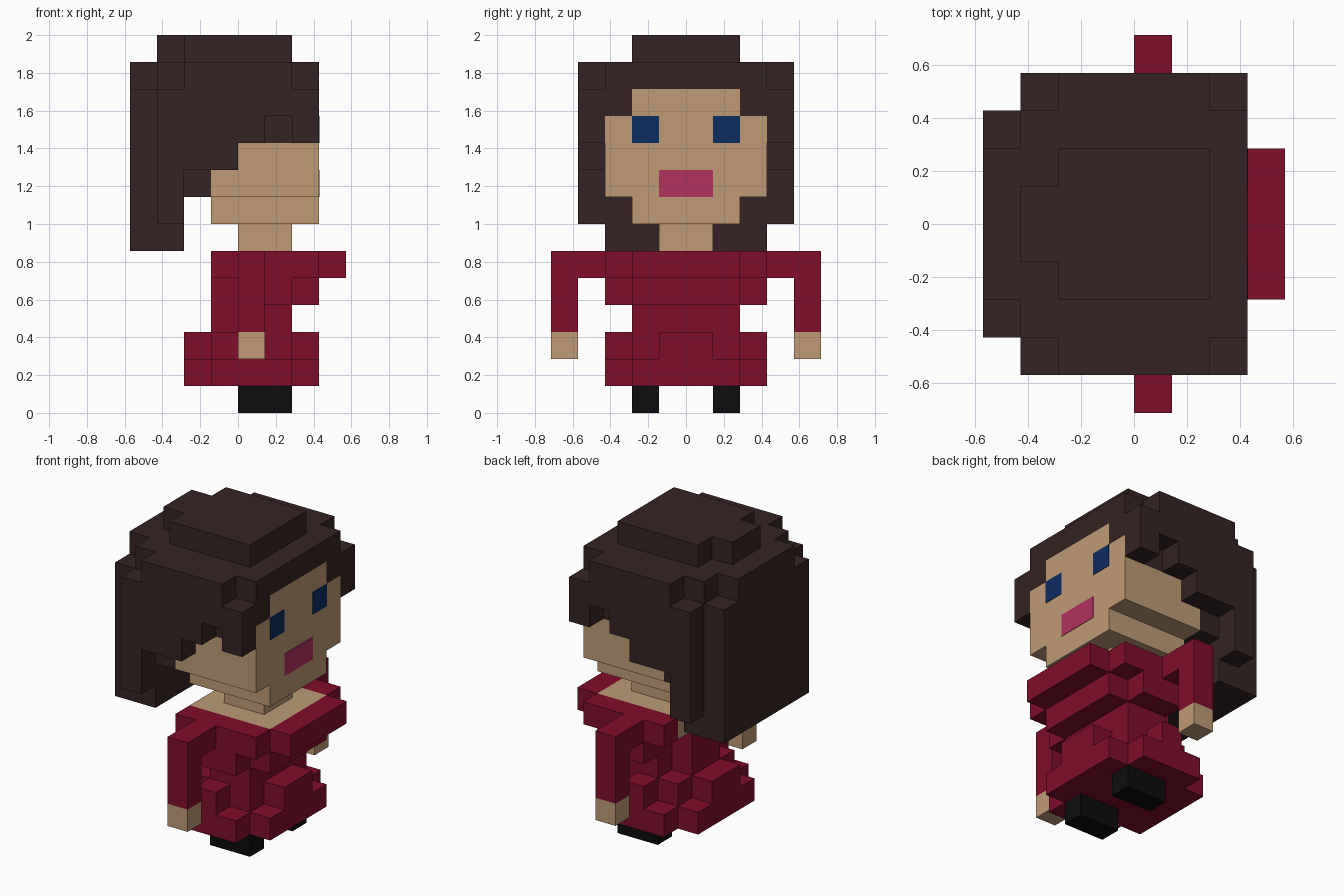
import bpy, bmesh

cube = bpy.data.objects.get("Cube")
if cube:
    bpy.data.objects.remove(cube, do_unlink=True)

U = 1 / 7  # edge length of one block
cells = {}  # block position -> part name; later fills take blocks over


def material(name, r, g, b):
    m = bpy.data.materials.new(name)
    m.use_nodes = True
    m.diffuse_color = (r, g, b, 1)
    m.node_tree.nodes["Principled BSDF"].inputs["Base Color"].default_value = (r, g, b, 1)
    return m


def fill(part, x0, x1, width, z0, z1, inner=0):
    """Blocks from x0 to x1, mirrored in y, between inner and width from the middle."""
    for x in range(x0, x1):
        for y in range(inner, width):
            for z in range(z0, z1):
                cells[x, y, z] = cells[x, -1 - y, z] = part


def fill_rounded(part, x0, x1, width, z0, z1, steps):
    """A slab with its four corners cut in steps."""
    for i in range(steps + 1):
        fill(part, x0 + i, x1 - i, width - steps + i, z0, z1)


# Hair: crown, back, and a ragged lower edge along the sides
fill("hair", -2, 2, 2, 13, 14)
fill("hair", -3, -2, 1, 13, 14)
fill_rounded("hair", -3, 3, 4, 12, 13, 1)
fill("hair", -4, -3, 2, 12, 13)
for x, bottom in zip(range(-3, 3), (7, 9, 9, 10, 11, 10)):
    fill("hair", x, x + 1, 4, bottom, 12)
fill("hair", -4, -2, 3, 6, 12)
fill("hair", -2, -1, 3, 8, 9)
fill("hair", 1, 2, 3, 10, 11)

# Head and neck
fill("head", -1, 3, 2, 7, 8)
fill("head", -1, 3, 3, 8, 9)
fill("head", 0, 3, 3, 9, 10)
fill("head", 2, 3, 3, 10, 11)
fill("head", 2, 3, 2, 11, 12)
fill("neck", 0, 2, 1, 6, 7)

# Arms
fill("sleeves", 0, 1, 5, 5, 6, inner=3)
fill("sleeves", 0, 1, 5, 3, 5, inner=4)
fill("hands", 0, 1, 5, 2, 3, inner=4)

# Dress: neckline around bare shoulders, bust, waist, skirt
fill("bodice", -1, 3, 3, 5, 6)
fill("bodice", 3, 4, 2, 5, 6)
fill("shoulders", -1, 3, 2, 5, 6)
fill("bodice", 0, 2, 3, 4, 5)
fill("bodice", 2, 3, 2, 4, 5)
fill("bodice", -1, 0, 1, 3, 5)
fill("bodice", 0, 2, 2, 3, 4)
fill_rounded("skirt", -2, 3, 3, 2, 3, 2)
fill_rounded("skirt", -2, 3, 3, 1, 2, 1)

# Shoes
fill("shoes", 0, 2, 2, 0, 1, inner=1)


def add_object(name, bm, mat):
    mesh = bpy.data.meshes.new(name)
    bm.to_mesh(mesh)
    bm.free()
    mesh.materials.append(mat)
    bpy.context.collection.objects.link(bpy.data.objects.new(name, mesh))


def add_side(bm, cell, axis, side):
    """One exposed block side, wound to face outwards."""
    a, b = (axis + 1) % 3, (axis + 2) % 3
    corners = [(0, 0), (1, 0), (1, 1), (0, 1)]
    verts = []
    for da, db in (corners if side else reversed(corners)):
        p = list(cell)
        p[axis] += side
        p[a] += da
        p[b] += db
        verts.append(bm.verts.new([c * U for c in p]))
    bm.faces.new(verts)


def build_part(part, mat):
    """Skin a part with its outer block sides, then merge flat areas."""
    bm = bmesh.new()
    for cell in [c for c, owner in cells.items() if owner == part]:
        for axis in range(3):
            for side in (0, 1):
                n = list(cell)
                n[axis] += 2 * side - 1
                if tuple(n) not in cells:
                    add_side(bm, cell, axis, side)
    bmesh.ops.remove_doubles(bm, verts=bm.verts, dist=0.001)
    bmesh.ops.dissolve_limit(bm, angle_limit=0.01, verts=bm.verts, edges=bm.edges)
    add_object(part, bm, mat)


def face_plate(name, mat, y0, y1, z0, z1):
    """Thin plate on the face, which looks along +x."""
    bm = bmesh.new()
    bmesh.ops.create_cube(bm, size=1)
    bmesh.ops.scale(bm, vec=(0.006, (y1 - y0) * U, (z1 - z0) * U), verts=bm.verts)
    bmesh.ops.translate(bm, vec=(3 * U, (y0 + y1) / 2 * U, (z0 + z1) / 2 * U), verts=bm.verts)
    add_object(name, bm, mat)


hair = material("dark brown hair", 0.036, 0.017, 0.017)
skin = material("tan skin", 0.515, 0.330, 0.178)
dress = material("crimson dress", 0.216, 0.0044, 0.025)
black = material("black shoe", 0.004, 0.004, 0.004)
blue = material("blue eye", 0.0037, 0.026, 0.122)
pink = material("pink lips", 0.445, 0.032, 0.117)

build_part("hair", hair)
for name in ("head", "neck", "shoulders", "hands"):
    build_part(name, skin)
for name in ("bodice", "sleeves", "skirt"):
    build_part(name, dress)
build_part("shoes", black)

# Eyes and mouth
face_plate("first_eye", blue, -2, -1, 10, 11)
face_plate("second_eye", blue, 1, 2, 10, 11)
face_plate("mouth", pink, -1, 1, 8, 9)
